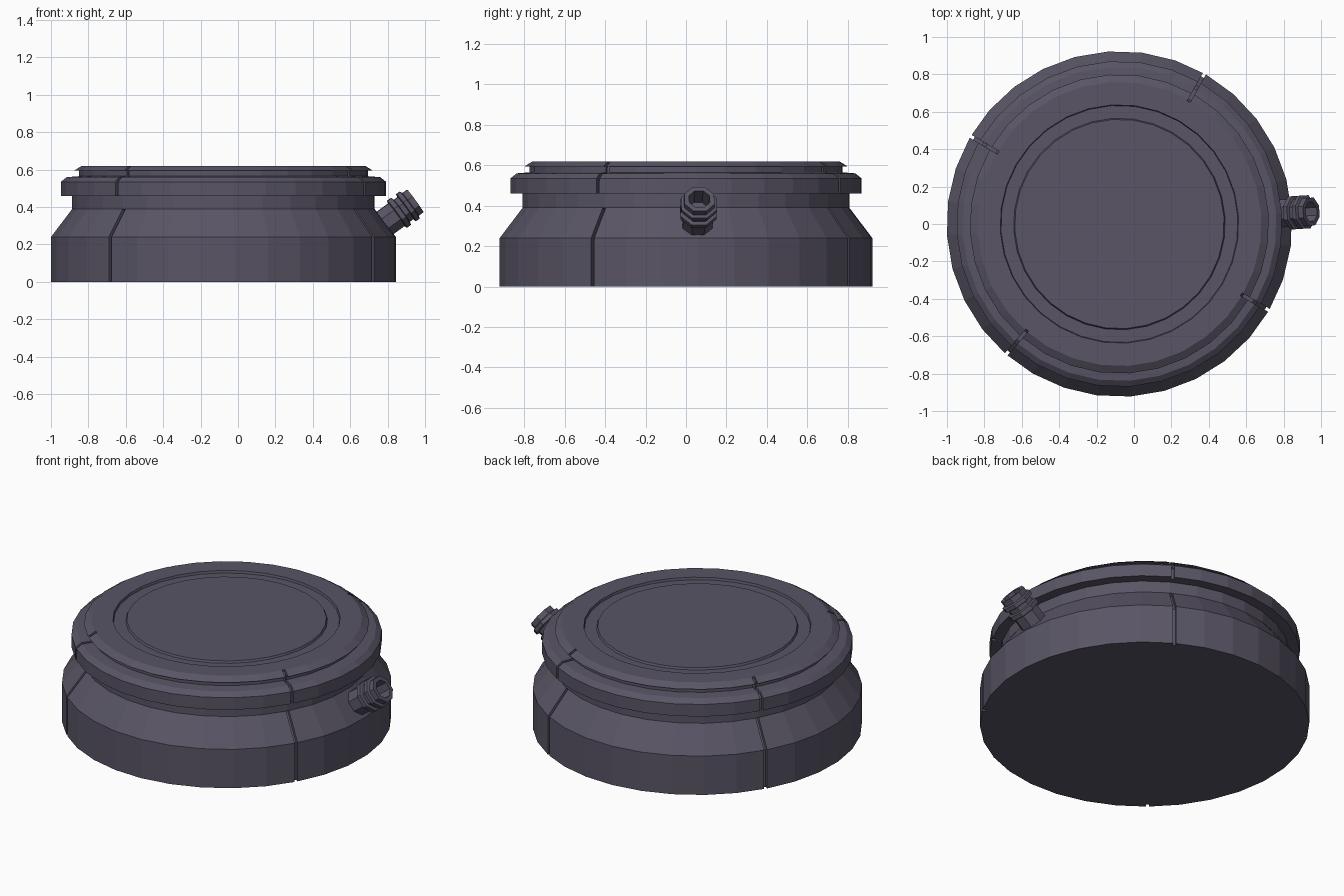
import bpy, bmesh, math
from mathutils import Matrix, Vector

if "Cube" in bpy.data.objects:
    bpy.data.objects.remove(bpy.data.objects["Cube"])

CX = -0.078          # centre of the round body
COLOR = (0.10, 0.09, 0.13, 1)
mat = bpy.data.materials.new("dark_plastic")
mat.diffuse_color = COLOR
mat.use_nodes = True
mat.node_tree.nodes["Principled BSDF"].inputs["Base Color"].default_value = mat.diffuse_color


def finish(name, bm, matrix):
    bmesh.ops.recalc_face_normals(bm, faces=bm.faces)
    me = bpy.data.meshes.new(name)
    bm.to_mesh(me)
    bm.free()
    me.transform(matrix)
    me.materials.append(mat)
    ob = bpy.data.objects.new(name, me)
    bpy.context.collection.objects.link(ob)
    return ob


def lathe(name, profile, n, offset, matrix):
    # closed solid: first and last rings are capped
    bm = bmesh.new()
    rings = []
    for r, z in profile:
        rings.append([bm.verts.new((r * math.cos(offset + i * math.tau / n),
                                    r * math.sin(offset + i * math.tau / n), z))
                      for i in range(n)])
    for a, b in zip(rings, rings[1:]):
        for i in range(n):
            j = (i + 1) % n
            bm.faces.new((a[i], a[j], b[j], b[i]))
    bm.faces.new(rings[0])
    bm.faces.new(rings[-1])
    return finish(name, bm, matrix)


def slab(name, outline, width, matrix):
    # (radius, z) outline given thickness across the seam
    bm = bmesh.new()
    f = bm.faces.new([bm.verts.new((r, -width / 2, z)) for r, z in outline])
    ext = bmesh.ops.extrude_face_region(bm, geom=[f])
    verts = [v for v in ext["geom"] if isinstance(v, bmesh.types.BMVert)]
    bmesh.ops.translate(bm, verts=verts, vec=(0, width, 0))
    return finish(name, bm, matrix)


# round body: base, sloped shoulder, neck, flange, lip and top groove
body_profile = [(0.924, 0), (0.924, 0.24), (0.81, 0.39), (0.81, 0.46),
                (0.871, 0.46), (0.871, 0.535), (0.84, 0.56), (0.775, 0.565),
                (0.775, 0.595), (0.80, 0.595), (0.76, 0.62),
                (0.638, 0.62), (0.634, 0.606), (0.566, 0.606), (0.56, 0.618)]
place = Matrix.Translation((CX, 0, 0))
body = lathe("round_body", body_profile, 32, math.radians(3.75), place)

# narrow seams cut into base, flange and lip
lower = [(0.902, -0.1), (0.902, 0.232), (0.79, 0.38), (0.83, 0.40), (1.1, 0.40), (1.1, -0.1)]
upper = [(0.848, 0.44), (0.848, 0.525), (0.825, 0.546), (0.765, 0.55),
         (0.765, 0.585), (0.752, 0.605), (0.752, 0.66), (1.1, 0.66), (1.1, 0.44)]
for angle in (60.5, 149.5, 229, 330):
    turn = place @ Matrix.Rotation(math.radians(angle), 4, 'Z')
    for part, outline in (("lower", lower), ("upper", upper)):
        cutter = slab(f"{part}_seam_cutter", outline, 0.018, turn)
        cutter.hide_render = True
        cutter.hide_viewport = True
        mod = body.modifiers.new("seam", 'BOOLEAN')
        mod.operation = 'DIFFERENCE'
        mod.solver = 'EXACT'
        mod.object = cutter

# barbed hose connector standing square on the shoulder
phi = math.radians(3.7)
tilt = math.radians(36)
axis = Vector((math.cos(tilt) * math.cos(phi), math.cos(tilt) * math.sin(phi), math.sin(tilt)))
foot = Vector((CX + 0.866 * math.cos(phi), 0.866 * math.sin(phi), 0.315))
stand = Matrix.Translation(foot) @ axis.to_track_quat('Z', 'Y').to_matrix().to_4x4()
barb = [(0.08, -0.04), (0.08, 0.075), (0.096, 0.08), (0.096, 0.105),
        (0.078, 0.11), (0.078, 0.135), (0.096, 0.14), (0.096, 0.162),
        (0.08, 0.168), (0.08, 0.20), (0.055, 0.20), (0.055, 0.10)]
lathe("hose_connector", barb, 8, math.radians(22.5), stand)
